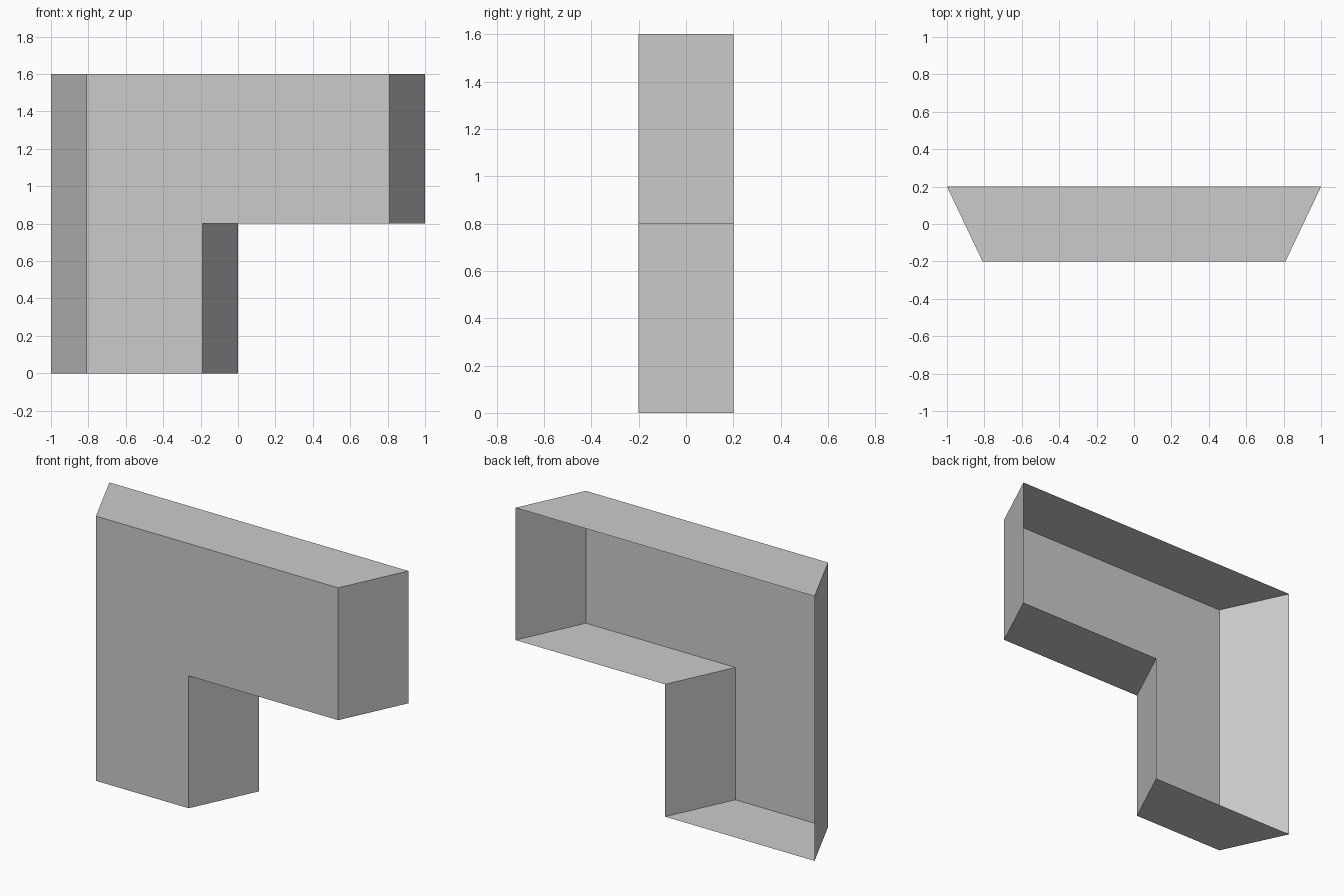
import bpy
import bmesh

cube = bpy.data.objects.get("Cube")
if cube:
    bpy.data.objects.remove(cube, do_unlink=True)

# Plain grey material
grey = bpy.data.materials.new("plain grey")
grey.use_nodes = True
colour = (0.6, 0.6, 0.6, 1)
grey.diffuse_color = colour
grey.node_tree.nodes["Principled BSDF"].inputs["Base Color"].default_value = colour


def l_outline(bm, left, inner, right, y):
    """L-shaped outline: a leg on one side and an arm across the top."""
    points = [(left, 0), (inner, 0), (inner, 0.8), (right, 0.8), (right, 1.6), (left, 1.6)]
    return [bm.verts.new((x, y, z)) for x, z in points]


# Flared shell: closed narrow front, wide open back
bm = bmesh.new()
front = l_outline(bm, -0.81, -0.19, 0.81, -0.2)
back = l_outline(bm, -1, 0, 1, 0.2)
bm.faces.new(front)
for i in range(len(front)):
    j = (i + 1) % len(front)
    bm.faces.new((front[j], front[i], back[i], back[j]))

mesh = bpy.data.meshes.new("flared_shell")
bm.to_mesh(mesh)
bm.free()
mesh.materials.append(grey)
shell = bpy.data.objects.new("flared_shell", mesh)
bpy.context.collection.objects.link(shell)
